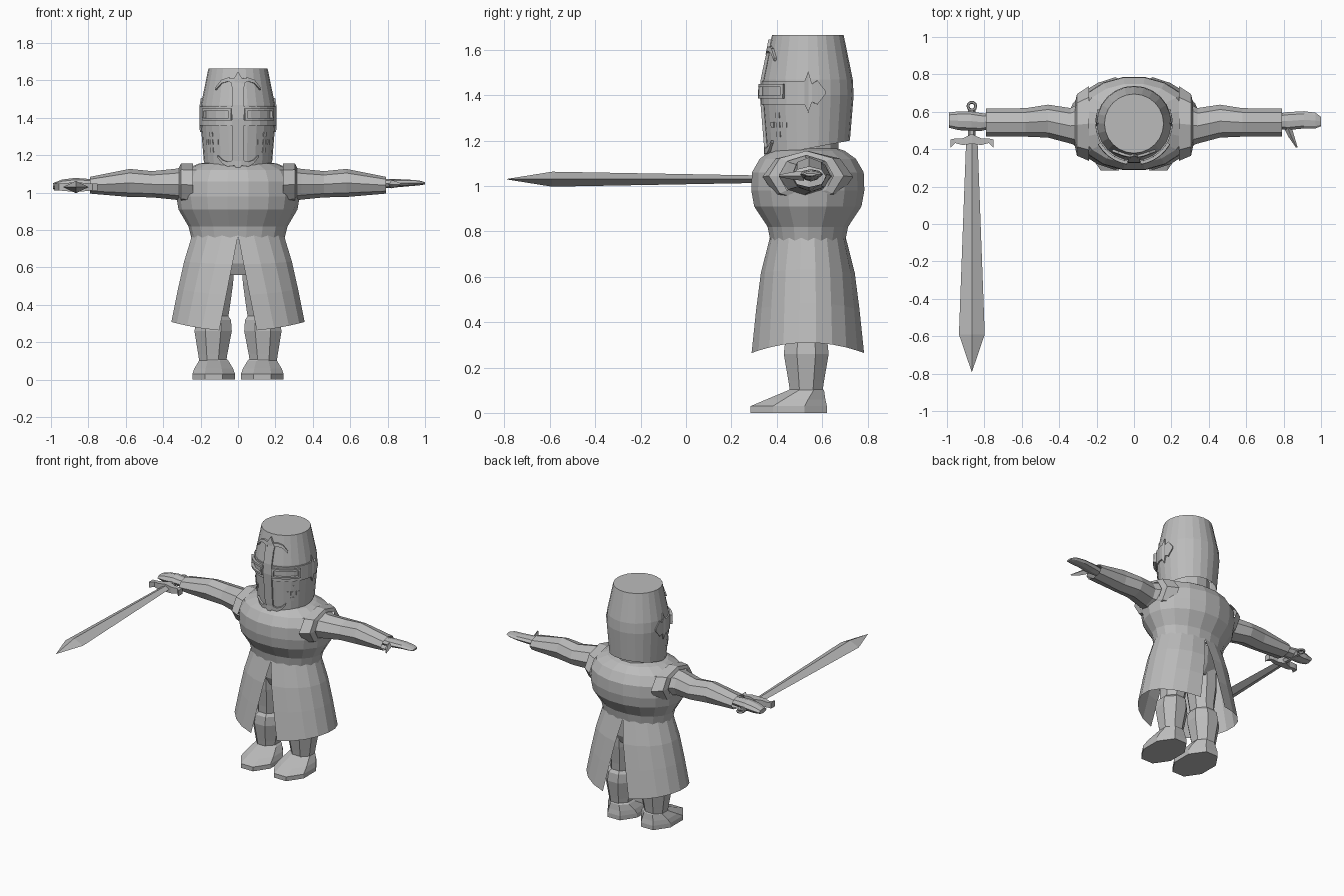
import bpy, bmesh, math
from mathutils import Vector
from math import sin, cos, pi

if "Cube" in bpy.data.objects:
    bpy.data.objects.remove(bpy.data.objects["Cube"])

steel = bpy.data.materials.new("plain_grey")
steel.diffuse_color = (0.5, 0.5, 0.5, 1)
steel.use_nodes = True
steel.node_tree.nodes["Principled BSDF"].inputs["Base Color"].default_value = steel.diffuse_color
CY = 0.537  # the figure stands behind the origin, the sword reaches forward


def make(name, verts, faces, mirror=False, recalc=True):
    for side in ((1, -1) if mirror else (1,)):
        vs = [(side * v[0], v[1], v[2]) for v in verts]
        fs = [f if side > 0 else list(reversed(f)) for f in faces]
        me = bpy.data.meshes.new(name)
        me.from_pydata(vs, [], fs)
        if recalc:
            bm = bmesh.new()
            bm.from_mesh(me)
            bmesh.ops.recalc_face_normals(bm, faces=bm.faces)
            bm.to_mesh(me)
            bm.free()
        me.materials.append(steel)
        label = name if not mirror else ("left_" if side > 0 else "right_") + name
        bpy.context.collection.objects.link(bpy.data.objects.new(label, me))


def loft(name, rings, start=True, end=True, closed=True, **kw):
    n = len(rings[0])
    faces = []
    for i in range(len(rings) - 1):
        for j in range(n if closed else n - 1):
            k = (j + 1) % n
            faces.append([i * n + j, i * n + k, (i + 1) * n + k, (i + 1) * n + j])
    if start:
        faces.append(list(range(n))[::-1])
    if end:
        faces.append([(len(rings) - 1) * n + j for j in range(n)])
    make(name, [v for r in rings for v in r], faces, **kw)


def flat_ring(z, rx, ry, cx=0, cy=CY, n=16):
    return [(cx + rx * sin(2 * pi * (j + .5) / n), cy - ry * cos(2 * pi * (j + .5) / n), z) for j in range(n)]


def arm_ring(x, cy, cz, ry, rz, n=8):
    return [(x, cy + ry * cos(2 * pi * j / n), cz + rz * sin(2 * pi * j / n)) for j in range(n)]


# Tunic body
loft("tunic_body", [flat_ring(z, rx, ry, n=18) for z, rx, ry in (
    (.76, .25, .168), (.82, .265, .18), (.91, .318, .24), (.98, .33, .253), (1.06, .325, .25),
    (1.12, .295, .215), (1.155, .21, .165), (1.165, .15, .135))], start=False)

# Skirt halves, split at front and back
rings = []
for t, rx, ry in ((1, .36, .258), (.62, .325, .232), (.3, .292, .208), (0, .25, .168)):
    s = math.asin(.1 * t / rx)
    ring = []
    for j in range(10):
        a = s + (pi - 2 * s) * j / 9
        hem = .31 - .05 * cos(a) ** 2
        ring.append((rx * sin(a), CY - ry * cos(a), .77 + (hem - .77) * t))
    rings.append(ring)
loft("skirt_half", rings, False, False, closed=False, mirror=True, recalc=False)

# Armhole bands and open sleeves
loft("armhole_band", [arm_ring(*p) for p in (
    (.24, CY, 1.04, .2, .115), (.305, .53, 1.045, .165, .11), (.315, .53, 1.045, .12, .09))],
    False, False, mirror=True)
loft("sleeve", [arm_ring(*p) for p in (
    (.27, .53, 1.045, .125, .095), (.34, .525, 1.045, .095, .082), (.46, .55, 1.045, .088, .07),
    (.58, .543, 1.052, .076, .075), (.79, .543, 1.04, .075, .045))], False, False, mirror=True)

# Hands
loft("left_open_hand", [arm_ring(*p) for p in (
    (.74, .55, 1.045, .035, .025), (.82, .55, 1.05, .048, .024), (.91, .557, 1.052, .046, .018),
    (.97, .553, 1.052, .042, .013), (1.0, .548, 1.05, .025, .006))])
loft("left_thumb", [[(x + dx, y, 1.045 + dz) for dx, dz in ((w, 0), (0, w), (-w, 0), (0, -w))]
                    for x, y, w in ((.82, .52, .022), (.84, .47, .017), (.87, .41, .005))])
loft("right_gripping_hand", [arm_ring(*p) for p in (
    (-.74, .55, 1.045, .035, .025), (-.82, .545, 1.045, .048, .03), (-.87, .55, 1.045, .052, .034),
    (-.94, .552, 1.04, .05, .03), (-.99, .555, 1.035, .04, .016))])

# Sword: blade, grip, curved guard, ring pommel
SX, SZ = -.867, 1.03
loft("sword_blade", [[(SX + dx * w, y, SZ + dz * h) for dx, dz in ((1, 0), (0, 1), (-1, 0), (0, -1))]
                     for y, w, h in ((.46, .03, .014), (-.59, .069, .033), (-.79, .001, .001))])
loft("sword_grip", [[(SX + .02 * cos(a * pi / 3), y, SZ + .02 * sin(a * pi / 3)) for a in range(6)]
                    for y in (.43, .61)])
loft("sword_guard", [[(SX + x, y + dy * w, SZ + dz * h) for dy, dz in ((1, 1), (-1, 1), (-1, -1), (1, -1))]
                     for x, y, w, h in (
    (-.115, .43, .022, .02), (-.09, .445, .012, .018), (-.05, .44, .018, .022), (0, .455, .026, .026),
    (.05, .44, .018, .022), (.09, .445, .012, .018), (.115, .43, .022, .02))])
bpy.ops.mesh.primitive_torus_add(location=(SX, .63, SZ), major_radius=.021, minor_radius=.008,
                                 major_segments=10, minor_segments=6)
bpy.context.object.name = "sword_pommel"
bpy.context.object.data.materials.append(steel)

# Hips, legs and boots
loft("hips", [flat_ring(z, rx, ry, n=12) for z, rx, ry in ((.56, .19, .1), (.62, .215, .13), (.75, .22, .14))])
loft("leg", [flat_ring(z, rx, ry, cx, cy, 8) for z, rx, ry, cx, cy in (
    (.08, .075, .075, .135, .53), (.14, .085, .085, .135, .53), (.26, .108, .107, .133, .53),
    (.32, .1, .1, .13, .53), (.34, .08, .085, .125, .53), (.39, .083, .09, .12, .53),
    (.52, .1, .11, .118, .53), (.62, .1, .115, .115, .53))], mirror=True)
loft("boot", [flat_ring(z, rx, ry, .13, cy, 8) for z, rx, ry, cy in (
    (0, .124, .182, .453), (.03, .124, .182, .453), (.06, .112, .14, .485), (.1, .086, .085, .53),
    (.115, .07, .07, .53))], mirror=True)

# Neck
loft("neck", [flat_ring(z, .14, .14, n=12) for z in (1.12, 1.25)])

# Helmet shell, open below
PROFILE = ((1.1, .178), (1.17, .183), (1.4, .202), (1.47, .198), (1.665, .158))


def helm(a, z, off=0):
    r = PROFILE[-1][1]
    for (z0, r0), (z1, r1) in zip(PROFILE, PROFILE[1:]):
        if z <= z1:
            r = r0 + (r1 - r0) * (z - z0) / (z1 - z0)
            break
    r += off
    return (r * sin(a), CY - r * cos(a), z)


N = 24
ANG = [2 * pi * j / N for j in range(N)]
loft("helmet", [[helm(a, 1.165 - .035 * cos(a)) for a in ANG]]
     + [[helm(a, z) for a in ANG] for z in (1.4, 1.47, 1.665)], start=False)


# Plates that follow the helmet: rows of (angle, z, angle, z)
def plate(name, rows, depth=.012, mirror=False):
    loft(name, [[helm(a, z, -.006), helm(a, z, depth), helm(b, w, depth), helm(b, w, -.006)]
                for a, z, b, w in rows], mirror=mirror)


plate("helmet_upright_band", [(-w, z, w, z) for z, w in (
    (1.118, .01), (1.145, .1), (1.17, .17), (1.19, .15), (1.4, .15), (1.47, .15), (1.56, .17),
    (1.59, .2), (1.61, .12), (1.645, .01))])
plate("helmet_cross_band", [(a, 1.36, a, 1.462) for a in (.1, .35, .6, .85, 1.1, 1.35, 1.5)]
      + [(1.58, 1.325, 1.58, 1.505), (1.66, 1.37, 1.66, 1.45), (1.78, 1.36, 1.78, 1.465),
         (1.95, 1.405, 1.95, 1.42)], .008, True)
plate("helmet_top_scroll", [(.1, 1.58, .1, 1.61), (.3, 1.595, .3, 1.615), (.5, 1.585, .5, 1.605),
                            (.68, 1.55, .68, 1.565)], .012, True)
plate("helmet_bottom_scroll", [(.1, 1.145, .1, 1.175), (.3, 1.14, .3, 1.165), (.45, 1.155, .45, 1.175),
                               (.6, 1.19, .6, 1.2)], .012, True)

# Eye slit frames
SLIT = [.17 + .17 * i for i in range(6)]
for label, lo, hi in (("lower", 1.385, 1.398), ("upper", 1.437, 1.45)):
    plate("eye_slit_" + label + "_rim", [(a, lo, a, hi) for a in SLIT], .022, True)
for label, a in (("inner", .17), ("outer", .99)):
    plate("eye_slit_" + label + "_end", [(a, 1.385, a, 1.45), (a + .06, 1.385, a + .06, 1.45)], .022, True)

# Breathing hole plates in a cross pattern
for i, (da, dz) in enumerate(((0, 0), (0, .042), (0, -.042), (.19, 0), (-.19, 0))):
    a, z = .82 + da, 1.27 + dz
    plate("breath_hole_%d" % i, [(a - .055, z - .013, a - .055, z + .013),
                                 (a + .055, z - .013, a + .055, z + .013)], .004, True)
